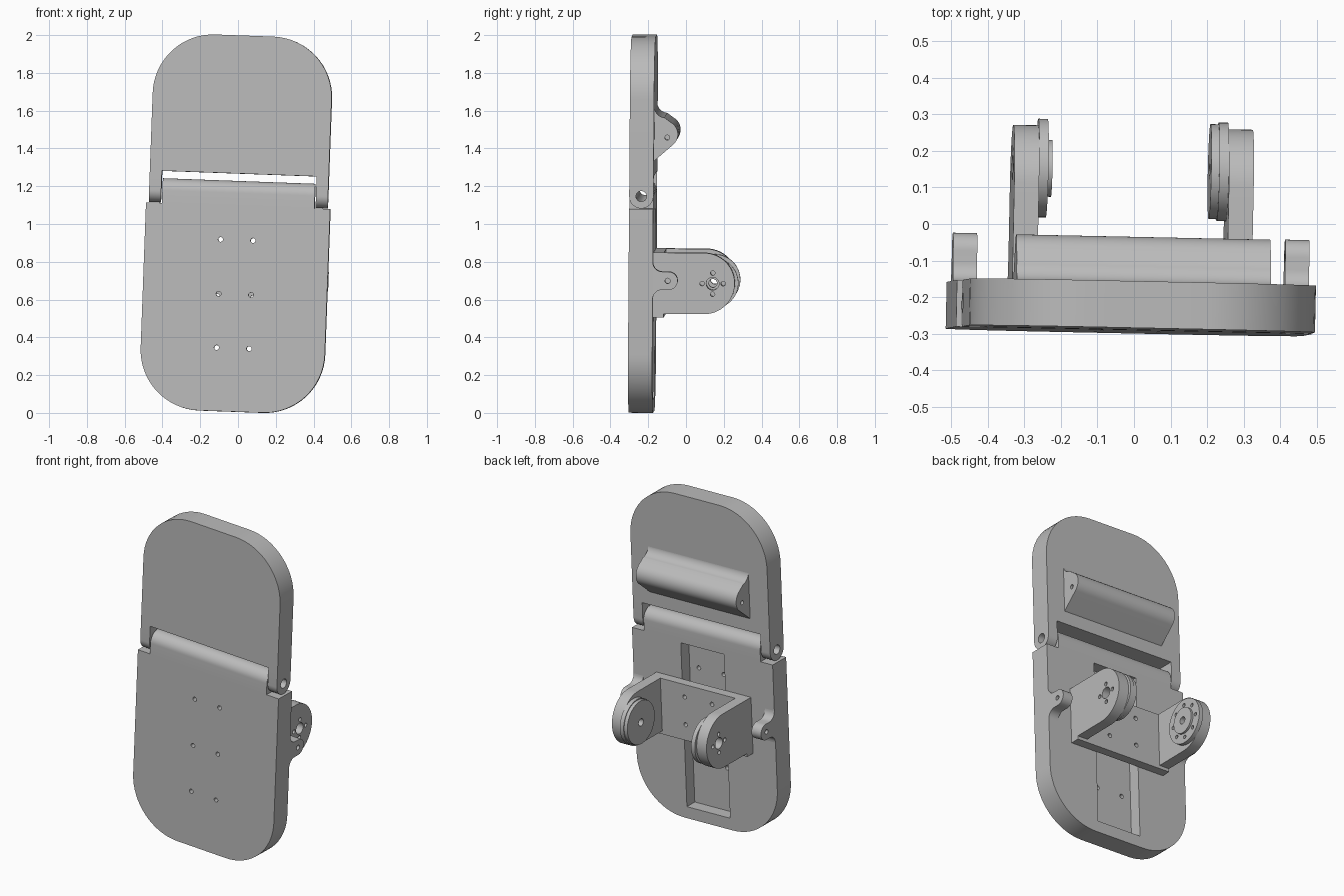
import bpy, bmesh
from math import pi, sin, cos, radians
from mathutils import Matrix

cube = bpy.data.objects.get("Cube")
if cube:
    bpy.data.objects.remove(cube, do_unlink=True)

grey = bpy.data.materials.new("plain grey")
grey.use_nodes = True
COLOUR = (0.5, 0.5, 0.5, 1)
grey.diffuse_color = COLOUR
grey.node_tree.nodes["Principled BSDF"].inputs["Base Color"].default_value = COLOUR

FRONT, BACK = -0.292, -0.164
MID = (FRONT + BACK) / 2
HALF = (BACK - FRONT) / 2
HINGE_Z = 1.162
PIVOT_Y, PIVOT_Z = 0.15, 0.697
parts = []


def arc(cu, cv, r, a0, a1, n=16):
    """Points of an arc, angles in degrees."""
    angles = [radians(a0 + (a1 - a0) * i / n) for i in range(n + 1)]
    return [(cu + r * cos(a), cv + r * sin(a)) for a in angles]


def circle(cu, cv, r, n=40):
    return arc(cu, cv, r, 0, 360, n)[:-1]


def ring(cu, cv, radius, r, count):
    return [circle(u, v, r, 16) for u, v in circle(cu, cv, radius, count)]


def prism(name, outlines, axis, lo, hi, part=True):
    """Extrude closed outlines: axis 'y' takes (x, z), axis 'x' takes (y, z)."""
    bm = bmesh.new()
    for pts in outlines:
        place = (lambda u, v: (u, lo, v)) if axis == "y" else (lambda u, v: (lo, u, v))
        face = bm.faces.new([bm.verts.new(place(u, v)) for u, v in pts])
        new = bmesh.ops.extrude_face_region(bm, geom=[face])["geom"]
        step = (0, hi - lo, 0) if axis == "y" else (hi - lo, 0, 0)
        bmesh.ops.translate(bm, vec=step,
                            verts=[g for g in new if isinstance(g, bmesh.types.BMVert)])
    bmesh.ops.recalc_face_normals(bm, faces=bm.faces)
    mesh = bpy.data.meshes.new(name)
    bm.to_mesh(mesh)
    bm.free()
    ob = bpy.data.objects.new(name, mesh)
    bpy.context.collection.objects.link(ob)
    mesh.materials.append(grey)
    if part:
        parts.append(ob)
    return ob


def cut(ob, outlines, axis, lo, hi):
    cutter = prism("cutter", outlines, axis, lo, hi, part=False)
    cutter.hide_render = True
    mod = ob.modifiers.new("cut", "BOOLEAN")
    mod.operation, mod.solver, mod.object = "DIFFERENCE", "EXACT", cutter
    bpy.context.view_layer.objects.active = ob
    bpy.ops.object.modifier_apply(modifier=mod.name)
    bpy.data.objects.remove(cutter, do_unlink=True)


def box(u0, u1, v0, v1):
    return [(u0, v0), (u1, v0), (u1, v1), (u0, v1)]


def side(s, a, b):
    """Ordered x range on the side given by sign s."""
    return sorted((s * a, s * b))


# Lower plate with rounded bottom corners, back channel and screw holes
W, R, BOTTOM = 0.488, 0.32, 0.004
lower = prism("lower_plate", [
    [(W, 1.095), (-W, 1.095)]
    + arc(-W + R, BOTTOM + R, R, 180, 270)
    + arc(W - R, BOTTOM + R, R, 270, 360)], "y", FRONT, BACK)
cut(lower, [box(-0.15, 0.15, 0.075, 1.08)], "y", BACK - 0.075, BACK + 0.1)
screws = [circle(s * 0.086, z, 0.013, 16) for s in (-1, 1) for z in (0.34, 0.625, 0.913)]
cut(lower, screws, "y", FRONT - 0.1, BACK)

# Hinge barrel on top of the lower plate
barrel = prism("hinge_barrel", [
    [(FRONT, 1.095), (BACK, 1.095)] + arc(MID, HINGE_Z, HALF, 0, 180, 24)],
    "x", -0.404, 0.404)
cut(barrel, [circle(MID, HINGE_Z, 0.028, 24)], "x", -0.6, 0.6)

# Upper plate with rounded top corners
W, R, TOP = 0.474, 0.32, 1.996
prism("upper_plate", [
    [(-W, 1.265), (W, 1.265)]
    + arc(W - R, TOP - R, R, 0, 90)
    + arc(-W + R, TOP - R, R, 90, 180)], "y", FRONT, BACK)

# Half-round bar on the back of the upper plate
bar = prism("back_bar", [
    [(BACK - 0.02, 1.345), (BACK - 0.02, 1.63), (BACK, 1.63)]
    + arc(-0.105, 1.635, 0.06, 190, 265, 8)
    + arc(-0.112, 1.487, 0.073, 62, -50, 16)
    + [(BACK, 1.345)]], "x", -0.343, 0.353)
for s in (-1, 1):
    cut(bar, [circle(-0.095, 1.47, 0.013, 16)], "x", *side(s, 0.3, 0.5))

# Wedge-free hinge tabs, ears, arms and discs on both sides
for s, word in ((1, "left"), (-1, "right")):
    tab = prism(word + "_hinge_tab", [
        [(BACK, 1.265), (FRONT, 1.265)] + arc(MID, HINGE_Z, HALF, 180, 360, 24)],
        "x", *side(s, 0.41, 0.474))
    cut(tab, [circle(MID, HINGE_Z, 0.028, 24)], "x", -0.6, 0.6)

    # Ear with a filleted root
    ez, er, fr = 0.716, 0.048, 0.05
    ear = prism(word + "_ear", [
        [(BACK - 0.02, ez - er - fr), (BACK - 0.02, ez + er + fr)]
        + arc(BACK + fr, ez + er + fr, fr, 180, 270, 8)
        + arc(-0.08, ez, er, 90, -90, 20)
        + arc(BACK + fr, ez - er - fr, fr, 90, 180, 8)],
        "x", *side(s, 0.422, 0.488))
    cut(ear, [circle(-0.085, ez, 0.014, 16)], "x", -0.6, 0.6)

    # Bracket arm with a rounded end and bolt circle
    arm = prism(word + "_bracket_arm", [
        [(BACK, PIVOT_Z + 0.162), (BACK, PIVOT_Z - 0.162)]
        + arc(0.105, PIVOT_Z, 0.162, -90, 90, 28)],
        "x", *side(s, 0.26, 0.328))
    bolts = ring(PIVOT_Y, PIVOT_Z, 0.056, 0.012, 4)
    bore = [circle(PIVOT_Y, PIVOT_Z, 0.034, 24)]
    cut(arm, bore + bolts, "x", -0.6, 0.6)

    # Round horn on the inner face of the arm
    pilot = [circle(PIVOT_Y, PIVOT_Z, 0.022, 24)]
    flange = prism(word + "_disc", [circle(PIVOT_Y, PIVOT_Z, 0.135, 48)],
                   "x", *side(s, 0.234, 0.26))
    cut(flange, pilot + ring(PIVOT_Y, PIVOT_Z, 0.1, 0.011, 8), "x", -0.6, 0.6)
    if s < 0:
        hub = prism("right_disc_hub", [circle(PIVOT_Y, PIVOT_Z, 0.078)],
                    "x", *side(s, 0.221, 0.234))
        cut(hub, pilot, "x", -0.6, 0.6)
    else:
        cap = prism("left_disc_cap", [circle(PIVOT_Y, PIVOT_Z, 0.13, 48)],
                    "x", *side(s, 0.212, 0.234))
        cut(cap, pilot, "x", -0.6, 0.6)

# Bracket base joining the arms
base = prism("bracket_base", [box(-0.328, 0.328, PIVOT_Z - 0.182, PIVOT_Z + 0.162)],
             "y", BACK, -0.108)
cut(base, [circle(s * 0.095, PIVOT_Z + t * 0.085, 0.013, 16)
           for s in (-1, 1) for t in (-1, 1)], "y", -0.3, 0)

# Slight lean of the whole assembly, then shading
lean = (Matrix.Translation((0.003, 0, 1))
        @ Matrix.Rotation(radians(-1.2), 4, "Z")
        @ Matrix.Rotation(radians(2.1), 4, "Y")
        @ Matrix.Rotation(radians(-0.45), 4, "X")
        @ Matrix.Translation((0, 0, -1)))
bpy.ops.object.select_all(action="DESELECT")
for ob in parts:
    ob.data.transform(lean)
    ob.select_set(True)
    bpy.context.view_layer.objects.active = ob
bpy.ops.object.shade_smooth_by_angle(angle=radians(30))
